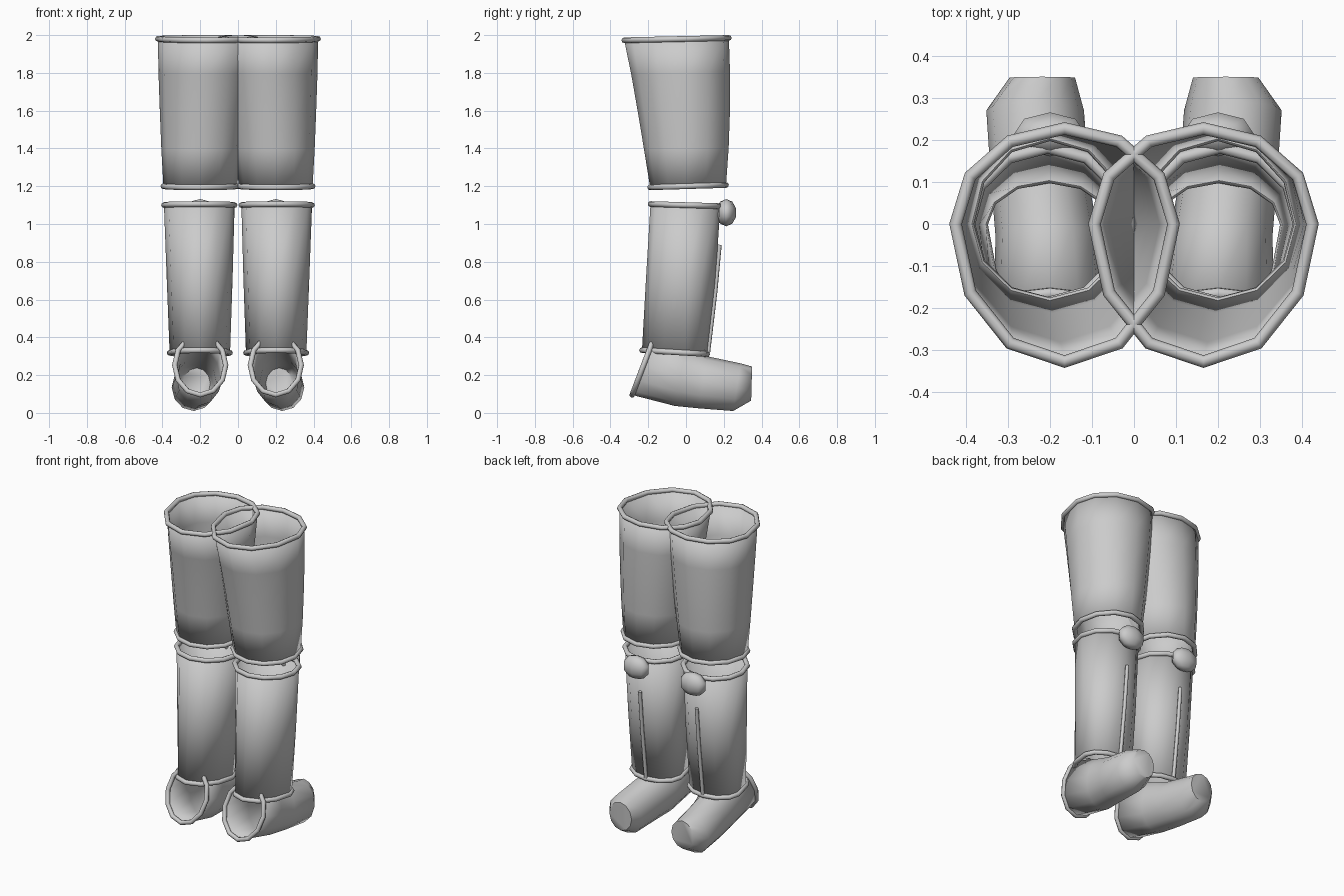
import bpy, bmesh, math
from mathutils import Vector

if "Cube" in bpy.data.objects:
    bpy.data.objects.remove(bpy.data.objects["Cube"])

SIDES = 12
RIM = 0.015


def ring_points(sx, z, xc, rx, front, back, tilt):
    """Horizontal 12-gon with separate front and back radii, tilted along y."""
    pts = []
    for i in range(SIDES):
        a = 2 * math.pi * i / SIDES
        y = math.sin(a) * (back if math.sin(a) > 0 else front)
        pts.append(Vector((sx * (xc + rx * math.cos(a)), y, z + tilt * y)))
    return pts


def foot_points(sx, bottom, top, xc, hw):
    """Upright 12-gon spanned between a bottom and a top (y, z) point."""
    pts = []
    for i in range(SIDES):
        a = 2 * math.pi * i / SIDES
        t = (1 + math.sin(a)) / 2
        pts.append(Vector((sx * (xc + hw * math.cos(a)),
                           bottom[0] + t * (top[0] - bottom[0]),
                           bottom[1] + t * (top[1] - bottom[1]))))
    return pts


def smooth(ob, angle=40):
    bpy.ops.object.select_all(action='DESELECT')
    bpy.context.view_layer.objects.active = ob
    ob.select_set(True)
    bpy.ops.object.shade_smooth_by_angle(angle=math.radians(angle))


def loft(name, rings, cap_end=False, flip=False):
    """Skin a list of rings and give the shell a thin wall."""
    bm = bmesh.new()
    loops = [[bm.verts.new(p) for p in r] for r in rings]
    for a, b in zip(loops, loops[1:]):
        for i in range(SIDES):
            j = (i + 1) % SIDES
            f = (a[i], a[j], b[j], b[i])
            bm.faces.new(f[::-1] if flip else f)
    if cap_end:
        bm.faces.new(loops[-1][::-1] if flip else loops[-1])
    me = bpy.data.meshes.new(name)
    bm.to_mesh(me)
    bm.free()
    ob = bpy.data.objects.new(name, me)
    bpy.context.collection.objects.link(ob)
    smooth(ob, 60)
    mod = ob.modifiers.new("wall", 'SOLIDIFY')
    mod.thickness = 0.01
    mod.offset = -1
    return ob


def tube(name, pts, radius=RIM, cyclic=True):
    """Round bar following the points."""
    cu = bpy.data.curves.new(name, 'CURVE')
    cu.dimensions = '3D'
    cu.bevel_depth = radius
    cu.bevel_resolution = 2
    cu.use_fill_caps = True
    sp = cu.splines.new('POLY')
    sp.points.add(len(pts) - 1)
    for p, co in zip(sp.points, pts):
        p.co = (*co, 1)
    sp.use_cyclic_u = cyclic
    ob = bpy.data.objects.new(name, cu)
    bpy.context.collection.objects.link(ob)
    return ob


# z, x centre, x radius, front radius, back radius, tilt
THIGH = [(1.20, 0.200, 0.195, 0.190, 0.212, 0.03),
         (1.40, 0.193, 0.213, 0.222, 0.226, 0.03),
         (1.60, 0.185, 0.229, 0.255, 0.233, 0.03),
         (1.80, 0.175, 0.246, 0.290, 0.233, 0.025),
         (1.98, 0.165, 0.259, 0.327, 0.227, 0.022)]
SHIN = [(0.318, 0.202, 0.160, 0.233, 0.112, -0.06),
        (0.70, 0.203, 0.174, 0.212, 0.155, -0.03),
        (1.10, 0.205, 0.187, 0.188, 0.182, -0.03)]
# bottom (y, z), top (y, z), x centre, half width
FOOT = [((-0.285, 0.095), (-0.165, 0.410), 0.200, 0.135),
        ((-0.060, 0.037), (0.000, 0.345), 0.207, 0.122),
        ((0.070, 0.024), (0.110, 0.300), 0.222, 0.117),
        ((0.250, 0.010), (0.290, 0.262), 0.235, 0.116),
        ((0.345, 0.065), (0.350, 0.245), 0.218, 0.078)]

for side, sx in (("right", 1), ("left", -1)):
    mirrored = sx < 0

    # thigh guard and its two rims
    thigh = [ring_points(sx, *r) for r in THIGH]
    loft(side + "_thigh_guard", thigh, flip=mirrored)
    tube(side + "_thigh_top_rim", thigh[-1])
    tube(side + "_thigh_bottom_rim", thigh[0])

    # shin guard and its two rims
    shin = [ring_points(sx, *r) for r in SHIN]
    loft(side + "_shin_guard", shin, flip=mirrored)
    tube(side + "_shin_top_rim", shin[-1])
    tube(side + "_shin_bottom_rim", shin[0])

    # ridge bar down the shin
    tube(side + "_shin_ridge", [(sx * 0.2, 0.178, 0.89), (sx * 0.2, 0.155, 0.64),
                                (sx * 0.2, 0.117, 0.32)], 0.011, cyclic=False)

    # foot cover, open at the heel, with a rim
    foot = [foot_points(sx, *r) for r in FOOT]
    loft(side + "_foot_cover", foot, cap_end=True, flip=not mirrored)
    tube(side + "_heel_rim", foot[0], 0.014)

    # knee knob
    bpy.ops.mesh.primitive_uv_sphere_add(segments=8, ring_count=5, radius=1,
                                         location=(sx * 0.2, 0.213, 1.06))
    knob = bpy.context.object
    knob.name = side + "_knee_knob"
    knob.scale = (0.09, 0.055, 0.072)
    smooth(knob, 60)
